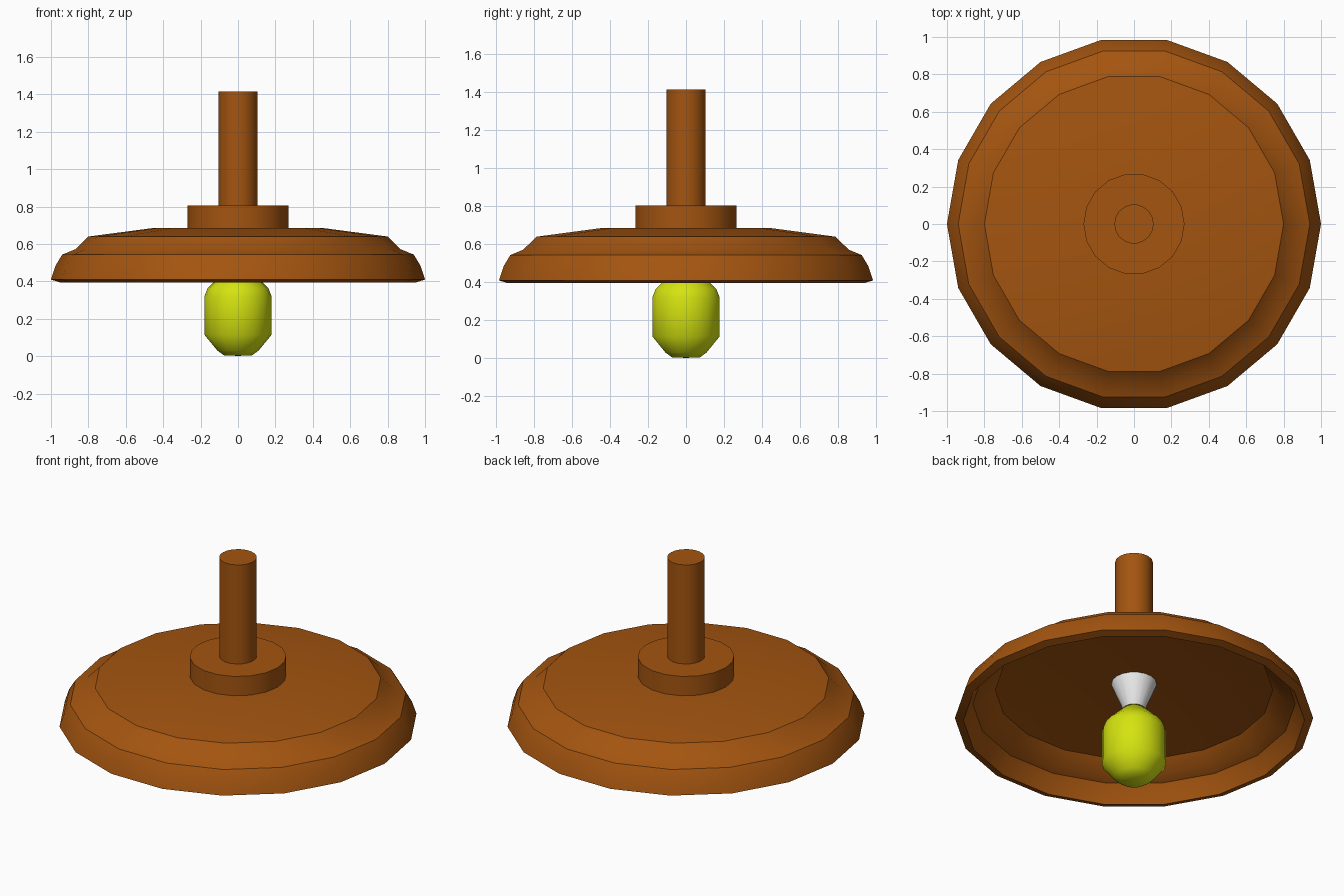
import bpy, bmesh, math

if "Cube" in bpy.data.objects:
    bpy.data.objects.remove(bpy.data.objects["Cube"])

SIDES = 18


def material(name, rgb):
    m = bpy.data.materials.new(name)
    m.diffuse_color = (*rgb, 1)
    m.use_nodes = True
    m.node_tree.nodes["Principled BSDF"].inputs["Base Color"].default_value = m.diffuse_color
    return m


def lathe(name, profile, mat, angle=30):
    """Revolve (radius, z) points around the z axis; radius 0 makes a pole."""
    bm = bmesh.new()
    rings = []
    for r, z in profile:
        n = SIDES if r > 0 else 1
        rings.append([bm.verts.new((r * math.cos(math.tau * i / SIDES),
                                    r * math.sin(math.tau * i / SIDES), z))
                      for i in range(n)])
    for a, b in zip(rings, rings[1:]):
        for i in range(SIDES):
            j = (i + 1) % SIDES
            if len(a) == 1:
                bm.faces.new((a[0], b[j], b[i]))
            elif len(b) == 1:
                bm.faces.new((a[i], a[j], b[0]))
            else:
                bm.faces.new((a[i], a[j], b[j], b[i]))
    bmesh.ops.recalc_face_normals(bm, faces=bm.faces)
    mesh = bpy.data.meshes.new(name)
    bm.to_mesh(mesh)
    bm.free()
    mesh.materials.append(mat)
    obj = bpy.data.objects.new(name, mesh)
    bpy.context.collection.objects.link(obj)
    bpy.ops.object.select_all(action='DESELECT')
    obj.select_set(True)
    bpy.context.view_layer.objects.active = obj
    bpy.ops.object.shade_smooth_by_angle(angle=math.radians(angle))
    return obj


brown = material("copper brown", (0.37, 0.09, 0.005))
yellow = material("bulb yellow", (0.66, 0.77, 0.005))
white = material("socket white", (0.8, 0.8, 0.8))

# Shade: hollow dish, inner ceiling out to the rim, then over the outside
lathe("lamp_shade", [
    (0, 0.635), (0.44, 0.635), (0.775, 0.592), (0.845, 0.527), (0.90, 0.503),
    (0.925, 0.46), (0.952, 0.395),
    (1.0, 0.41), (0.975, 0.485), (0.94, 0.543), (0.87, 0.572), (0.80, 0.64),
    (0.45, 0.686), (0, 0.686)], brown)

# Collar and hanging stem
lathe("collar", [(0, 0.67), (0.27, 0.67), (0.27, 0.805), (0, 0.805)], brown)
lathe("stem", [(0, 0.79), (0.105, 0.79), (0.105, 1.415), (0, 1.415)], brown)

# Flared socket under the ceiling
lathe("socket", [(0, 0.44), (0.05, 0.44), (0.125, 0.62), (0.125, 0.638),
                 (0, 0.638)], white)

# Bulb
lathe("bulb", [(0, 0.002), (0.075, 0.005), (0.11, 0.03), (0.18, 0.115),
               (0.18, 0.32), (0.162, 0.365), (0.125, 0.4), (0.06, 0.468),
               (0, 0.472)], yellow, 60)
